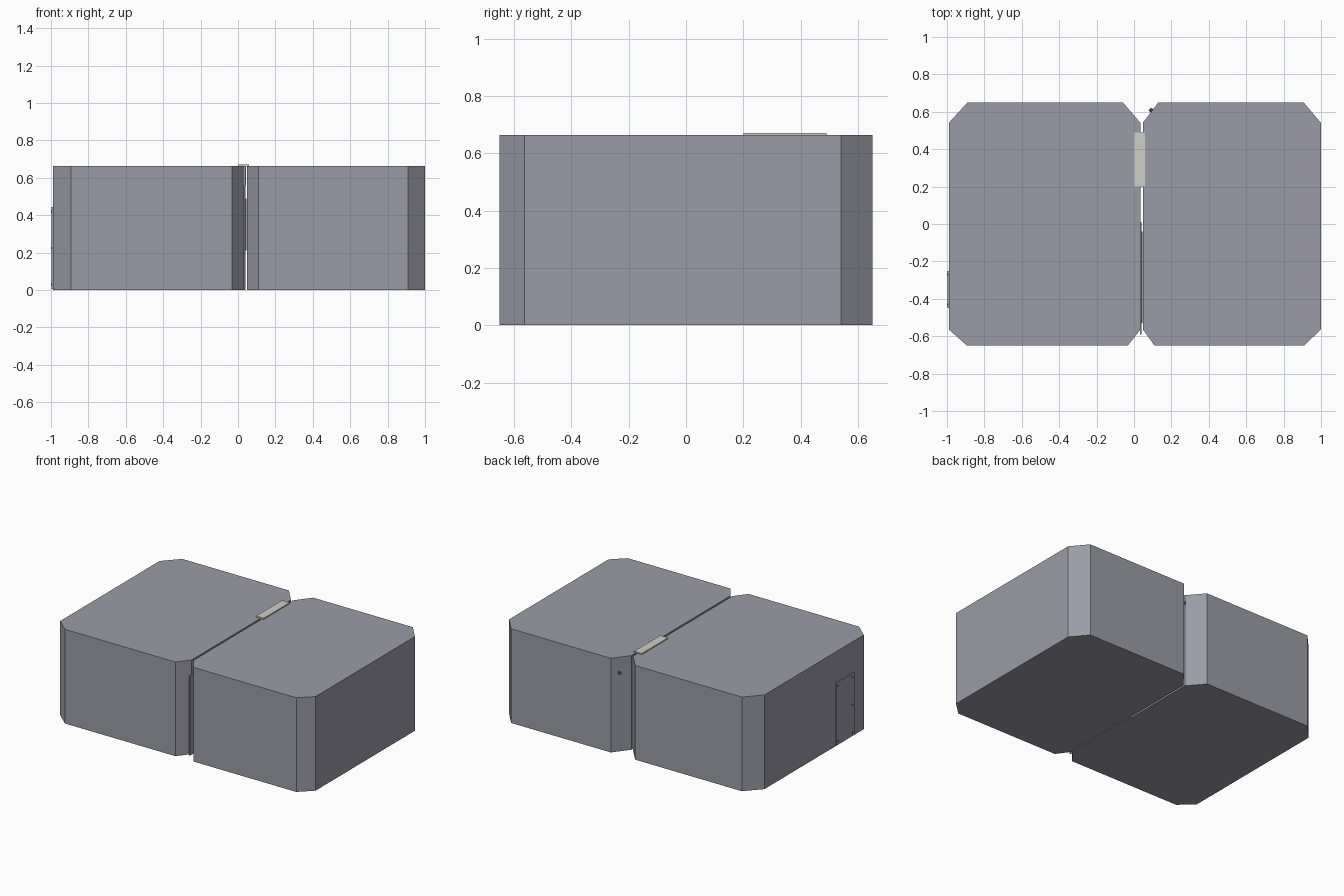
import bpy, bmesh
from mathutils import Vector

if "Cube" in bpy.data.objects:
    bpy.data.objects.remove(bpy.data.objects["Cube"])


def material(name, rgb):
    mat = bpy.data.materials.new(name)
    mat.diffuse_color = (*rgb, 1)
    mat.use_nodes = True
    mat.node_tree.nodes["Principled BSDF"].inputs["Base Color"].default_value = mat.diffuse_color
    return mat


BODY = material("slate", (0.33, 0.33, 0.385))
LIGHT = material("light_metal", (0.62, 0.62, 0.58))
DARK = material("dark_metal", (0.13, 0.13, 0.14))


def prism(name, outline, z0, z1, mat):
    """Extrude a plan outline from z0 to z1."""
    bm = bmesh.new()
    face = bm.faces.new([bm.verts.new((x, y, z0)) for x, y in outline])
    top = bmesh.ops.extrude_face_region(bm, geom=[face])["geom"]
    bmesh.ops.translate(bm, vec=(0, 0, z1 - z0),
                        verts=[v for v in top if isinstance(v, bmesh.types.BMVert)])
    bmesh.ops.recalc_face_normals(bm, faces=bm.faces)
    mesh = bpy.data.meshes.new(name)
    bm.to_mesh(mesh)
    bm.free()
    mesh.materials.append(mat)
    obj = bpy.data.objects.new(name, mesh)
    bpy.context.collection.objects.link(obj)
    return obj


def box(name, x, y, z, mat):
    return prism(name, [(x[0], y[0]), (x[1], y[0]), (x[1], y[1]), (x[0], y[1])], *z, mat)


def stud(name, location, direction, radius, depth):
    bpy.ops.mesh.primitive_cylinder_add(vertices=8, radius=radius, depth=depth, location=location)
    obj = bpy.context.object
    obj.name = name
    obj.rotation_euler = Vector(direction).to_track_quat('Z', 'Y').to_euler()
    obj.data.materials.append(DARK)
    return obj


def block(name, x0, x1, fl, fr, br, bl):
    """Box with clipped corners: widths front-left, front-right, back-right, back-left."""
    f, b, yf, yb = -0.65, 0.65, -0.564, 0.541
    return prism(name, [(x0 + fl, f), (x1 - fr, f), (x1, yf), (x1, yb),
                        (x1 - br, b), (x0 + bl, b), (x0, yb), (x0, yf)], 0, 0.663, BODY)


# Two main bodies with clipped vertical corners
block("left_body", -0.99, 0.034, 0.097, 0.067, 0.093, 0.10)
block("right_body", 0.047, 0.999, 0.063, 0.09, 0.092, 0.083)

# Cover strip bridging the gap, with a web hanging into it
box("cover_strip", (0.0, 0.06), (0.20, 0.49), (0.661, 0.671), LIGHT)
box("cover_web", (0.037, 0.044), (0.20, 0.49), (0.56, 0.663), LIGHT)

# Panel inside the gap with a raised centre
box("gap_panel", (0.033, 0.039), (-0.59, 0.01), (0.0, 0.56), BODY)
box("gap_panel_centre", (0.036, 0.045), (-0.53, -0.04), (0.21, 0.49), DARK)

# Access door on the left side, with corner screws
box("side_door", (-0.996, -0.985), (-0.45, -0.25), (0.005, 0.445), BODY)
for i, (y, z) in enumerate([(-0.27, 0.42), (-0.43, 0.42), (-0.43, 0.225),
                            (-0.27, 0.03), (-0.43, 0.03)]):
    stud(f"door_screw_{i + 1}", (-0.997, y, z), (-1, 0, 0), 0.006, 0.006)

# Small knob on the rear clipped corner of the right body
stud("corner_knob", (0.092, 0.608, 0.555), (-0.109, 0.083, 0), 0.01, 0.02)
